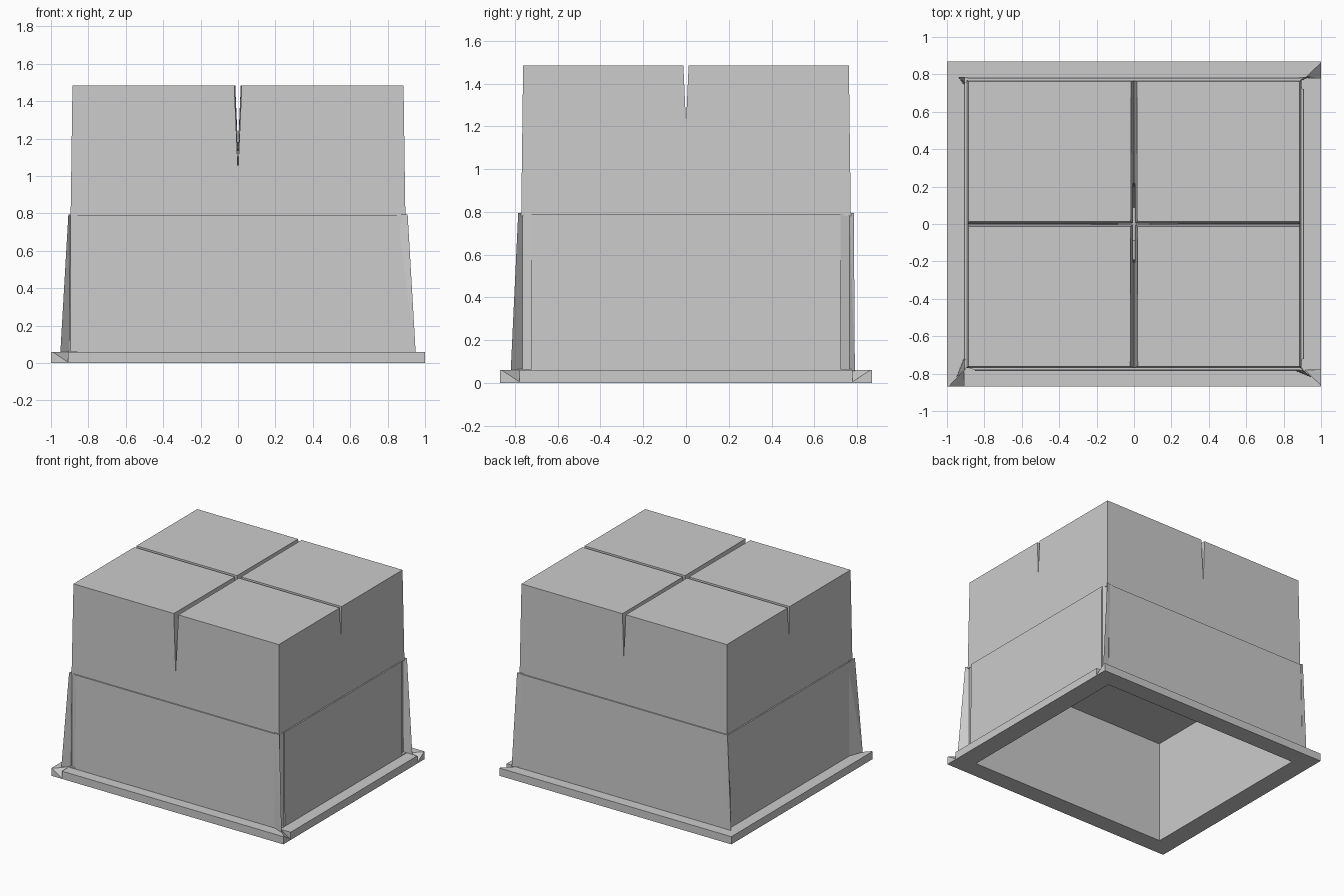
import bpy, bmesh

if "Cube" in bpy.data.objects:
    bpy.data.objects.remove(bpy.data.objects["Cube"])


def hull(name, pts):
    """Convex solid from a few points."""
    bm = bmesh.new()
    for p in pts:
        bm.verts.new(p)
    bmesh.ops.convex_hull(bm, input=bm.verts[:])
    bmesh.ops.recalc_face_normals(bm, faces=bm.faces[:])
    bmesh.ops.dissolve_limit(bm, angle_limit=0.002, verts=bm.verts[:], edges=bm.edges[:])
    me = bpy.data.meshes.new(name)
    bm.to_mesh(me)
    bm.free()
    ob = bpy.data.objects.new(name, me)
    bpy.context.collection.objects.link(ob)
    return ob


def taper(name, low, high):
    """Tapered block; each level is (x0, x1, y0, y1, z)."""
    return hull(name, [(x, y, l[4]) for l in (low, high)
                       for x in l[:2] for y in l[2:4]])


def cut(ob, cutter):
    m = ob.modifiers.new("cut", "BOOLEAN")
    m.operation = "DIFFERENCE"
    m.solver = "EXACT"
    m.object = cutter
    cutter.hide_render = True
    cutter.hide_viewport = True
    cutter.display_type = "WIRE"


# Main masses
flange = taper("base_flange", (-1, 1, -.87, .87, 0), (-1, 1, -.87, .87, .06))
lower = taper("lower_body", (-.91, .91, -.787, .787, .03), (-.905, .905, -.78, .78, .79))
upper = taper("upper_block", (-.895, .895, -.771, .771, .78), (-.885, .885, -.762, .762, 1.485))

# Open cavity underneath
cavity = taper("cavity_cutter", (-.852, .852, -.732, .732, -.05), (-.84, .84, -.722, .722, .785))
for part in (flange, lower, upper):
    cut(part, cavity)

# Corner chips and thin flared fins on the lower body
for name, sx, sy in (("front_left", -1, -1), ("front_right", 1, -1), ("back_right", 1, 1)):
    if name == "front_left":      # chip opens towards the front
        chip = ((.93, .81), (.855, .81), (.85, .782), (.895, .765), (.93, .775))
        fin = ((.95, .82), (.90, .77), (.905, .70))
        tip = ((.907, .785), (.895, .765), (.90, .70))
    else:                         # chips open towards the right
        chip = ((.94, .80), (.94, .725), (.9, .722), (.885, .77), (.90, .80))
        fin = ((.95, .82 if sy < 0 else .79), (.89, .765), (.85, .78))
        tip = ((.907, .785), (.885, .765), (.85, .775))
    cut(lower, hull(name + "_chip_cutter",
                    [(sx * x, sy * y, z) for x, y in chip for z in (.065, .82)]))
    hull(name + "_fin", [(sx * x, sy * y, .055) for x, y in fin]
         + [(sx * x, sy * y, .795) for x, y in tip])
hull("back_left_fin", [(-.94, .787, .055), (-.9, .787, .055), (-.9, .73, .055),
                       (-.907, .785, .795), (-.89, .785, .795), (-.89, .74, .795)])

# V grooves crossing the top
cut(upper, hull("long_groove_cutter", [
    (s * w, y, 1.52) for y, w in ((-.85, .022), (.85, .016)) for s in (-1, 1)]
    + [(0, -.85, 1.02), (0, .85, 1.16)]))
cut(upper, hull("cross_groove_cutter", [
    (x, s * .014, 1.52) for x in (-.95, .95) for s in (-1, 1)]
    + [(-.95, 0, 1.215), (.95, 0, 1.215)]))

# Small open cross at the centre, down to the cavity
for swap in (False, True):
    pts = [(a * l, b * w, z) for a in (-1, 1) for b in (-1, 1)
           for l, w, z in ((.25, .005, 1.3), (.08, .007, .76))]
    cut(upper, hull("centre_slot_cutter", [(y, x, z) if swap else (x, y, z)
                                           for x, y, z in pts]))

# Sloping nicks at the flange corners
cut(flange, hull("nick_front_left", [
    (-1, -.875, .062), (-.91, -.875, 0.003), (-.91, -.78, .062), (-.91, -.875, .065)]))
for s in (-1, 1):
    cut(flange, hull("nick_right", [
        (1.005, s * .87, .062), (1.005, s * .78, .003), (.91, s * .78, .062), (1.005, s * .78, .065)]))
